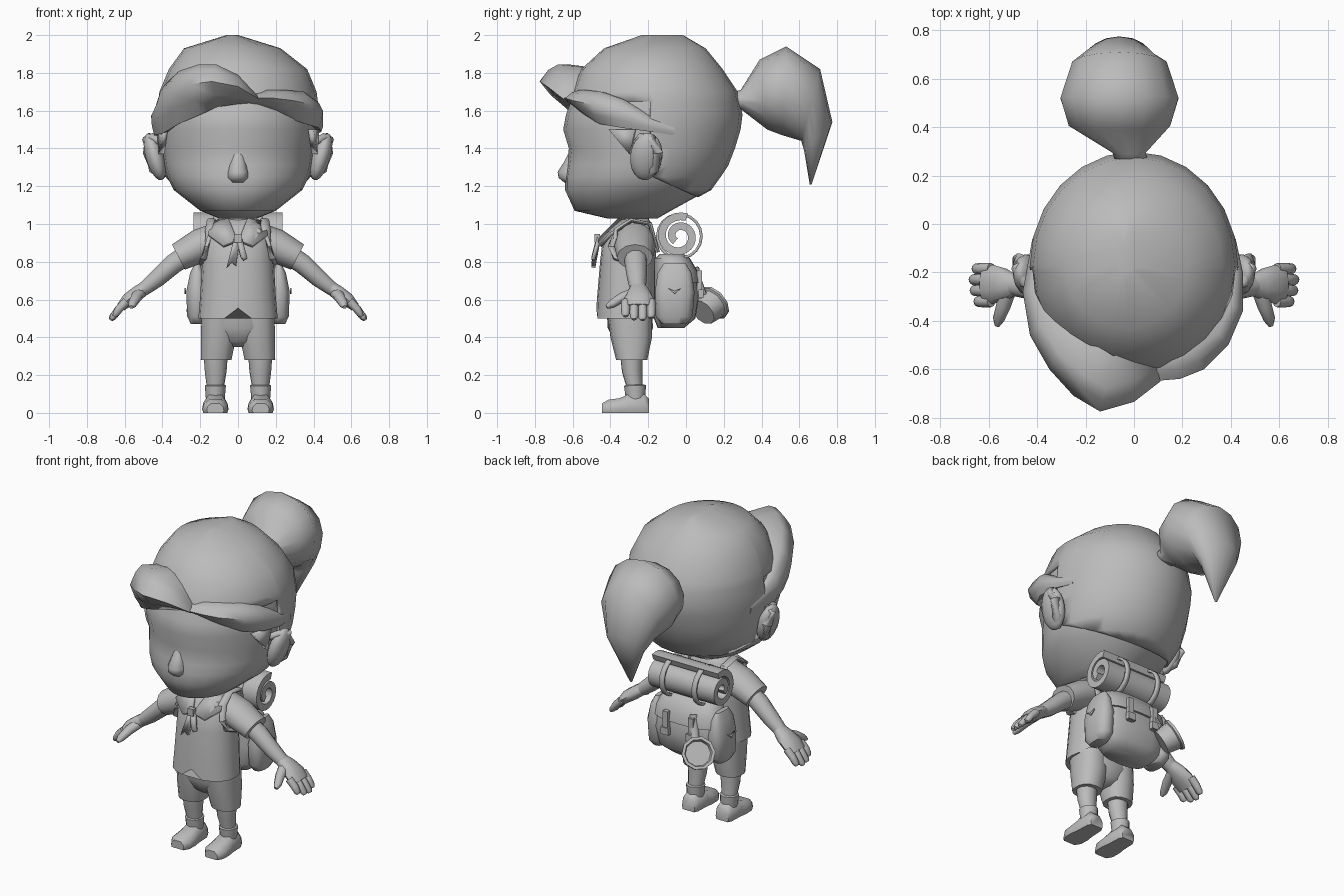
import bpy, bmesh, math
from mathutils import Vector, Matrix

grey = bpy.data.materials.new("plain_grey")
grey.diffuse_color = (0.5, 0.5, 0.5, 1)


def finish(name, bm, mirror=False, thick=0):
    bmesh.ops.recalc_face_normals(bm, faces=bm.faces)
    me = bpy.data.meshes.new(name)
    bm.to_mesh(me)
    bm.free()
    me.materials.append(grey)
    ob = bpy.data.objects.new(name, me)
    bpy.context.collection.objects.link(ob)
    if thick:
        m = ob.modifiers.new("thickness", 'SOLIDIFY')
        m.thickness, m.offset = thick, -1
    if mirror:
        ob.modifiers.new("mirror", 'MIRROR')
    return ob


def loft_mesh(rings, caps=True):
    bm = bmesh.new()
    vs = [[bm.verts.new(p) for p in r] for r in rings]
    n = len(vs[0])
    for a, b in zip(vs, vs[1:]):
        for i in range(n):
            j = (i + 1) % n
            bm.faces.new((a[i], a[j], b[j], b[i]))
    if caps:
        bm.faces.new(vs[0])
        bm.faces.new(vs[-1])
    return bm


def loft(name, rings, mirror=False):
    return finish(name, loft_mesh(rings), mirror)


def level(z, front, back, rx, cx=0, n=20, p=1.0):
    """Horizontal oval ring; p below 1 makes it boxier."""
    out = []
    for i in range(n):
        a = 2 * math.pi * i / n
        s, c = math.sin(a), math.cos(a)
        x = math.copysign(abs(s) ** p, s) * rx
        y = math.copysign(abs(c) ** p, c) * (back - front) / 2
        out.append(Vector((cx + x, (front + back) / 2 + y, z)))
    return out


def tube(name, path, n=10, mirror=False):
    """Path of (x, y, z, side radius, thickness radius)."""
    pts = [Vector(q[:3]) for q in path]
    rings = []
    for i, p in enumerate(pts):
        t = (pts[min(i + 1, len(pts) - 1)] - pts[max(i - 1, 0)]).normalized()
        u = t.cross(Vector((0, 0, 1)))
        u = u.normalized() if u.length > 0.1 else Vector((1, 0, 0))
        v = u.cross(t)
        a = [2 * math.pi * k / n for k in range(n)]
        rings.append([p + u * math.cos(k) * path[i][3] + v * math.sin(k) * path[i][4] for k in a])
    return loft(name, rings, mirror)


def plate(name, pts, thick=0.02, mirror=False):
    bm = bmesh.new()
    bm.faces.new([bm.verts.new(p) for p in pts])
    return finish(name, bm, mirror, thick)


def box(name, c, s, mirror=False):
    bm = bmesh.new()
    bmesh.ops.create_cube(bm, size=1, matrix=Matrix.Translation(c) @ Matrix.Diagonal((*s, 1)))
    return finish(name, bm, mirror)


# Head: height, front, back, half width
skull = [(1.03, -.42, -.15, .10), (1.07, -.59, -.08, .2), (1.18, -.64, .12, .34),
         (1.25, -.64, .17, .375), (1.31, -.63, .21, .392), (1.40, -.62, .245, .405),
         (1.50, -.65, .275, .415), (1.58, -.635, .285, .415), (1.70, -.59, .26, .40),
         (1.82, -.54, .18, .35), (1.93, -.42, .09, .24), (1.985, -.22, -.03, .015)]
loft("head", [level(*r, -.03 if r[0] > 1.9 else 0, 24) for r in skull])

# Hair cap: the skull grown slightly, cut along the hairline
cap = loft_mesh([level(z + (.015 if z > 1.95 else 0), f - .014, b + .014, r + .016, -.03 if z > 1.9 else 0, 24)
                 for z, f, b, r in skull])
for co, no in [((0, -.19, 0), (0, 1, 0)), ((0, 0, 1.65), (0, 0, 1)), ((0, 0, 1.17), (0, .45, 1))]:
    bmesh.ops.bisect_plane(cap, geom=cap.verts[:] + cap.edges[:] + cap.faces[:], plane_co=co, plane_no=no)
mids = [(f, f.calc_center_median()) for f in cap.faces]
drop = [f for f, m in mids if m.z < 1.17 - .45 * m.y or (m.z < 1.65 and m.y < -.19)]
bmesh.ops.delete(cap, geom=drop, context='FACES')
finish("hair_cap", cap, thick=.02)


# Swept fringe: crest x, y, top height, bottom height; it overhangs more towards the front
def fringe(name, stations):
    rings = []
    for x, y, top, bot in stations:
        h = top - bot
        w = min(1, max(0, (-.2 - y) / .55))
        sec = [(.6, top - .015), (.83, top), (.92, top - .13 * h), (1, bot + .6 * h),
               (1 - .1 * w, bot + .28 * h), (.97 - .2 * w, bot), (.72 - .04 * w, bot + .015)]
        rings.append([(x * (k if abs(x) < .3 else .6 * k + .4), -.2 + (y + .2) * k, z) for k, z in sec])
    return loft(name, rings)


fringe("fringe_large", [(-.42, -.06, 1.53, 1.46), (-.46, -.28, 1.64, 1.47), (-.43, -.46, 1.74, 1.48),
                        (-.35, -.60, 1.81, 1.53), (-.25, -.71, 1.845, 1.58), (-.14, -.775, 1.845, 1.62),
                        (0, -.735, 1.79, 1.635), (.11, -.65, 1.69, 1.62)])
fringe("fringe_small", [(.07, -.65, 1.69, 1.63), (.19, -.64, 1.71, 1.60), (.29, -.60, 1.71, 1.57),
                        (.39, -.50, 1.70, 1.53), (.45, -.36, 1.66, 1.51), (.45, -.2, 1.58, 1.49),
                        (.42, -.06, 1.53, 1.47)])

# Ponytail: upper y, z, lower y, z, half width, centre x
tail = []
for y1, z1, y2, z2, w, cx in [(.25, 1.70, .27, 1.60, .07, -.01), (.29, 1.71, .30, 1.60, .07, -.02),
                              (.39, 1.87, .43, 1.50, .215, -.06), (.53, 1.94, .51, 1.47, .25, -.06),
                              (.71, 1.82, .61, 1.44, .20, -.06), (.775, 1.54, .625, 1.39, .125, -.06),
                              (.665, 1.21, .655, 1.21, .008, -.07)]:
    ring = []
    for k in range(14):
        a = 2 * math.pi * k / 14
        t = (1 - math.cos(a)) / 2
        ring.append((cx + w * math.sin(a), y1 + (y2 - y1) * t, z1 + (z2 - z1) * t))
    tail.append(ring)
loft("ponytail", tail)

# Nose, ears and sideburns
loft("nose", [level(z, f, -.56, r, 0, 10) for z, f, r in
              [(1.40, -.61, .03), (1.33, -.645, .042), (1.275, -.68, .055), (1.245, -.675, .055), (1.22, -.645, .045)]])
bm = bmesh.new()
bmesh.ops.create_uvsphere(bm, u_segments=14, v_segments=10, radius=1, matrix=Matrix.Translation((.44, -.21, 1.357))
                          @ Matrix.Rotation(.28, 4, 'Y') @ Matrix.Rotation(-.12, 4, 'X') @ Matrix.Diagonal((.05, .085, .13, 1)))
finish("ears", bm, True)
tube("ear_rims", [(.40, -.26, 1.43, .02, .02), (.455, -.24, 1.46, .022, .022), (.48, -.18, 1.445, .028, .028),
                  (.475, -.15, 1.38, .03, .03), (.445, -.17, 1.29, .028, .028), (.40, -.22, 1.25, .02, .02)], 8, True)
plate("sideburns", [(.40, -.41, 1.50), (.43, -.27, 1.50), (.42, -.30, 1.37)], .03, True)

# Shirt with a notched hem
shirt = [level(*r, p=.9) for r in [(.5, -.475, -.17, .21), (.62, -.47, -.16, .2), (.8, -.455, -.16, .19),
                                   (.92, -.44, -.16, .18), (1.0, -.38, -.18, .13), (1.03, -.33, -.2, .08)]]
shirt[0][10].z = .555
loft("shirt", shirt)
tube("sleeves", [(.1, -.27, .925, .10, .085), (.2, -.27, .885, .11, .09), (.315, -.27, .825, .095, .075)], 12, True)
tube("neck", [(0, -.27, .95, .075, .075), (0, -.27, 1.08, .075, .075)], 12)
plate("collar", [(.005, -.47, .92), (.05, -.36, 1.03), (.13, -.30, 1.02), (.16, -.41, .95), (.08, -.46, .89)], .02, True)

# Neckerchief
box("scarf_knot", (0, -.47, .925), (.04, .03, .045))
plate("scarf_tail_long", [(-.02, -.47, .93), (.01, -.47, .93), (-.01, -.50, .78), (-.035, -.50, .80), (-.06, -.50, .77)])
plate("scarf_tail_short", [(-.01, -.475, .93), (.02, -.47, .93), (.05, -.50, .82), (.03, -.50, .81), (.015, -.50, .83)])

# Arms and hands
tube("arms", [(.22, -.27, .87, .06, .06), (.34, -.265, .79, .06, .055), (.43, -.26, .71, .052, .048),
              (.50, -.255, .655, .042, .038)], 10, True)
tube("palms", [(.48, -.255, .67, .04, .036), (.53, -.25, .635, .065, .04), (.58, -.25, .60, .08, .038),
               (.62, -.25, .56, .078, .026)], 10, True)
for i, y in enumerate((-.185, -.23, -.275, -.32)):
    tip = (0, .012, .008, -.008)[i]
    tube("finger_%d" % (i + 1), [(.59, y, .59, .024, .024), (.63, y, .55, .024, .022),
                                 (.655 + tip, y, .515 - tip, .022, .018), (.663 + tip, y, .503 - tip, .012, .01)], 8, True)
tube("thumbs", [(.52, -.27, .635, .035, .03), (.54, -.34, .61, .03, .027), (.56, -.395, .575, .024, .022),
                (.565, -.42, .56, .011, .01)], 8, True)

# Shorts, legs, socks and shoes
loft("shorts_seat", [level(.56, -.42, -.18, .19), level(.45, -.415, -.175, .195), level(.38, -.38, -.2, .13),
                     level(.35, -.34, -.24, .05)])
loft("shorts_legs", [level(z, f, b, r, cx, 14, .85) for z, f, b, r, cx in
                     [(.52, -.415, -.18, .095, .1), (.40, -.40, -.18, .095, .103), (.28, -.37, -.205, .083, .116)]], True)
tube("legs", [(.118, -.29, .32, .065, .06), (.118, -.285, .22, .058, .054), (.12, -.27, .13, .045, .042),
              (.12, -.265, .07, .045, .042)], 12, True)
tube("socks", [(.12, -.268, .07, .05, .05), (.12, -.268, .10, .052, .054), (.12, -.27, .145, .056, .058),
               (.12, -.27, .15, .045, .045)], 12, True)
loft("shoes", [[(.12 + w * a, y, h * b) for a, b in
                [(-.9, 0), (.9, 0), (1, .25), (.92, .65), (.5, 1), (-.5, 1), (-.92, .65), (-1, .25)]]
               for y, w, h in [(-.195, .045, .075), (-.22, .058, .1), (-.305, .062, .1), (-.35, .07, .078),
                               (-.41, .068, .07), (-.445, .045, .05)]], True)

# Backpack with flap, side pockets and straps
loft("backpack", [level(*r, n=20, p=.75) for r in [(.45, -.15, -.01, .15), (.5, -.17, .05, .21), (.62, -.17, .07, .24),
                                                    (.74, -.17, .05, .22), (.82, -.17, .01, .18)]])
loft("backpack_flap", [level(*r, n=20, p=.75) for r in [(.69, -.16, .072, .232), (.75, -.16, .062, .225),
                                                        (.82, -.16, .02, .185), (.84, -.14, -.01, .14)]])
loft("side_pockets", [level(z, f, b, r, .215, 14, .75) for z, f, b, r in
                      [(.47, -.13, .0, .035), (.51, -.16, .035, .055), (.64, -.165, .045, .06), (.74, -.15, .03, .04),
                       (.79, -.12, .0, .015)]], True)
plate("pocket_chevrons", [(.275, -.095, .66), (.275, -.06, .645), (.275, -.025, .66), (.275, -.06, .63)], .009, True)
tube("shoulder_straps", [(.188, -.30, .79, .02, .012), (.175, -.375, .82, .024, .012), (.165, -.39, .88, .025, .012),
                         (.15, -.37, .97, .025, .012), (.14, -.29, 1.02, .025, .012),
                         (.14, -.19, 1.0, .025, .012), (.14, -.15, .85, .025, .012)], 8, True)
box("flap_straps", (.09, .072, .68), (.035, .025, .15), True)
box("flap_buckles", (.09, .08, .63), (.055, .025, .045), True)

# Rolled mat: a thick spiral strip stretched sideways, with two bands
spiral = [(.032 + .076 * k / 30, 10.31 - 2 * math.pi * 1.45 * k / 30) for k in range(31)]
profile = [(r + .021, a) for r, a in spiral] + [(r - .02, a) for r, a in reversed(spiral)]
loft("bedroll", [[(x, -.035 + r * math.cos(a), .935 + r * math.sin(a)) for r, a in profile] for x in (-.235, .235)])
bm = loft_mesh([[(x, -.035 + .124 * math.cos(k * math.pi / 9), .935 + .124 * math.sin(k * math.pi / 9))
                 for k in range(18)] for x in (.10, .13)], False)
finish("bedroll_bands", bm, True, .015)

# Hanging pan: a shallow dish facing up and to the back left, with a handle in its plane
tilt = Matrix.Translation((-.17, .125, .565)) @ Vector((-.55, .55, .5)).to_track_quat('Z', 'Y').to_matrix().to_4x4()
dish = [[tilt @ Vector((r * math.cos(k * math.pi / 5), r * math.sin(k * math.pi / 5), h)) for k in range(10)]
        for r, h in [(.075, -.06), (.088, .02), (.1, .025), (.1, .04), (.082, .04), (.075, .015)]]
loft("pan", dish)
tube("pan_handle", [(-.13, .09, .63, .024, .014), (-.105, .065, .70, .024, .014), (-.09, .05, .77, .024, .014)], 8)

# Smooth shading with crisp edges; the ponytail is smooth all over
bpy.ops.object.select_all(action='SELECT')
bpy.data.objects["ponytail"].select_set(False)
bpy.context.view_layer.objects.active = bpy.data.objects["head"]
bpy.ops.object.shade_smooth_by_angle(angle=math.radians(55))
bpy.data.objects["ponytail"].data.shade_smooth()
